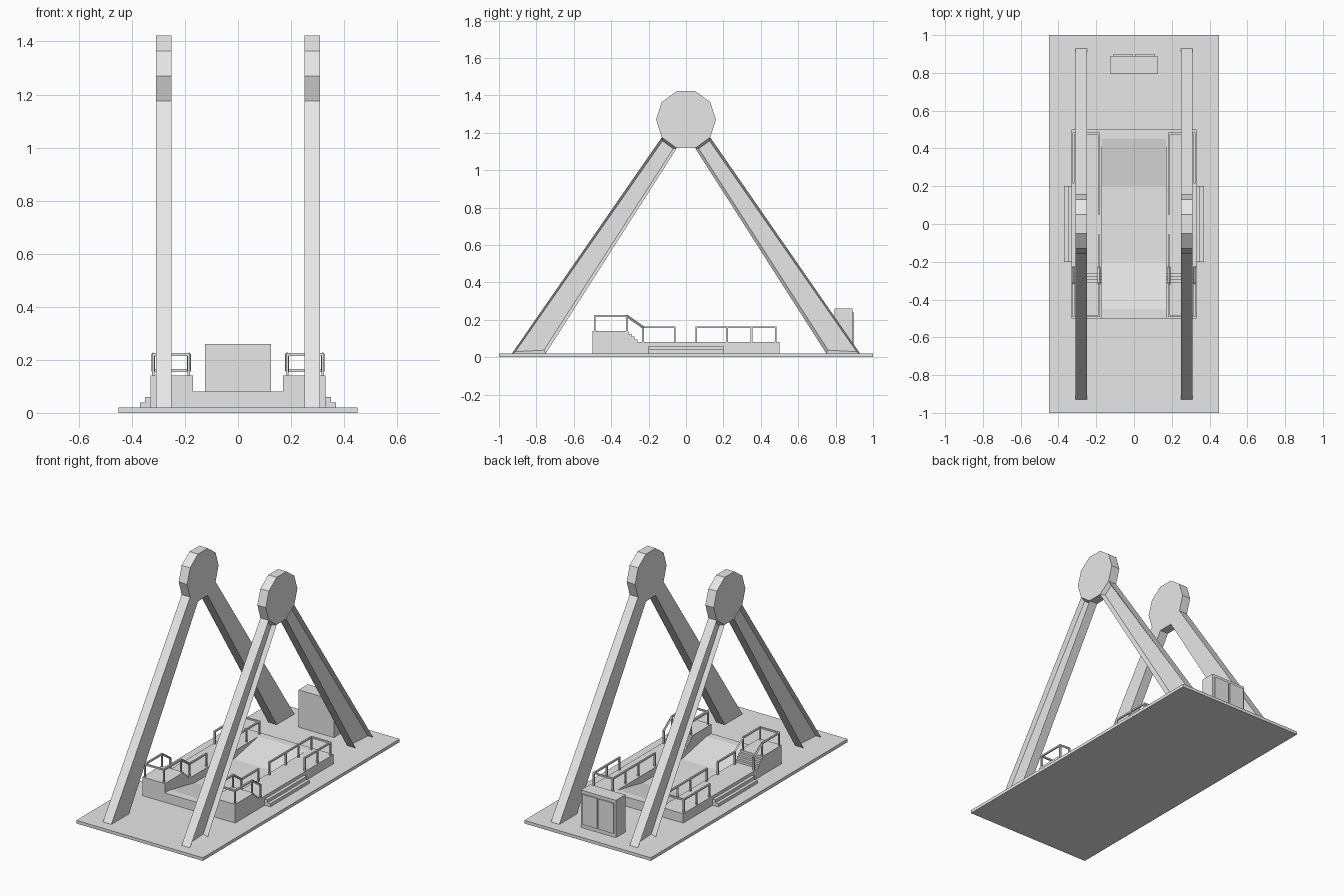
import bpy, bmesh, math
from mathutils import Vector

cube = bpy.data.objects.get("Cube")
if cube:
    bpy.data.objects.remove(cube, do_unlink=True)

grey = bpy.data.materials.new("light_grey")
grey.use_nodes = True
grey.diffuse_color = (0.8, 0.8, 0.8, 1)
grey.node_tree.nodes["Principled BSDF"].inputs["Base Color"].default_value = (0.8, 0.8, 0.8, 1)


def finish(bm, name):
    bmesh.ops.recalc_face_normals(bm, faces=bm.faces)
    mesh = bpy.data.meshes.new(name)
    bm.to_mesh(mesh)
    bm.free()
    mesh.materials.append(grey)
    obj = bpy.data.objects.new(name, mesh)
    bpy.context.collection.objects.link(obj)
    return obj


def extrude_x(name, profile, x0, x1, panel=None):
    """Extrude a (y, z) profile from x0 to x1; panel = (inset, depth) on the outward side."""
    bm = bmesh.new()
    face = bm.faces.new([bm.verts.new((x0, y, z)) for y, z in profile])
    moved = bmesh.ops.extrude_face_region(bm, geom=[face], use_keep_orig=True)["geom"]
    for v in moved:
        if isinstance(v, bmesh.types.BMVert):
            v.co.x = x1
    bmesh.ops.recalc_face_normals(bm, faces=bm.faces)
    if panel:
        outer = max(bm.faces, key=lambda f: abs(f.calc_center_median().x))
        bmesh.ops.inset_region(bm, faces=[outer], thickness=panel[0])
        for v in outer.verts:
            v.co.x -= math.copysign(panel[1], v.co.x)
    return finish(bm, name)


def box(name, x0, x1, y0, y1, z0, z1):
    return extrude_x(name, [(y0, z0), (y1, z0), (y1, z1), (y0, z1)], x0, x1)


def bar(bm, a, b, t=0.01):
    """Square bar between two points."""
    a, b = Vector(a), Vector(b)
    d = b - a
    turn = Vector((1, 0, 0)).rotation_difference(d.normalized()).to_matrix()
    made = bmesh.ops.create_cube(bm, size=1)["verts"]
    for v in made:
        local = Vector((v.co.x * (d.length + t * 0.9), v.co.y * t, v.co.z * t))
        v.co = turn @ local + (a + b) / 2


def railing(name, side, path, posts):
    """Top rail along path plus posts given as (x, y, bottom, top)."""
    bm = bmesh.new()
    pts = [(side * x, y, z) for x, y, z in path]
    for a, b in zip(pts, pts[1:]):
        bar(bm, a, b)
    for x, y, low, high in posts:
        bar(bm, (side * x, y, low), (side * x, y, high))
    finish(bm, name)


# Ground slab
box("base_plate", -0.45, 0.45, -1, 1, 0, 0.02)

# Central deck with a shallow dip
extrude_x("central_deck", [(-0.5, 0.02), (0.5, 0.02), (0.5, 0.08), (0.45, 0.08), (0.2, 0.03),
                           (-0.2, 0.03), (-0.45, 0.08), (-0.5, 0.08)], -0.17, 0.17)

# Side deck profile: raised front block, small stairs, long low deck
deck = [(-0.5, 0.02), (0.5, 0.02), (0.5, 0.08)]
for i in range(4):
    y, z = -0.26 - 0.016 * i, 0.08 + 0.015 * i
    deck += [(y, z), (y, z + 0.015)]
deck.append((-0.5, 0.14))

# Tower head: ten-sided disc
head = [(0.16 * math.cos(math.radians(a)), 1.27 + 0.16 * math.sin(math.radians(a)))
        for a in range(0, 360, 36)]

LOW, HIGH, IN, OUT = 0.16, 0.22, 0.185, 0.32
for side, word in ((1, "left"), (-1, "right")):
    # Tower
    extrude_x(f"{word}_tower_head", head, side * 0.25, side * 0.31)
    for end, where in ((-1, "front"), (1, "back")):
        leg = [(0.93, 0.02), (0.75, 0.02), (0.049, 1.118), (0.129, 1.176)]
        extrude_x(f"{word}_{where}_leg", [(end * y, z) for y, z in leg],
                  side * 0.25, side * 0.31, panel=(0.02, 0.025))

    # Side deck and entry steps
    extrude_x(f"{word}_side_deck", deck, side * 0.17, side * 0.33)
    box(f"{word}_upper_step", side * 0.33, side * 0.35, -0.2, 0.2, 0.02, 0.06)
    box(f"{word}_lower_step", side * 0.35, side * 0.37, -0.2, 0.2, 0.02, 0.04)

    # Railings
    railing(f"{word}_back_railing", side,
            [(IN, 0.055, LOW), (IN, 0.48, LOW), (OUT, 0.48, LOW), (OUT, 0.22, LOW)],
            [(IN, y, 0.08, LOW) for y in (0.055, 0.22, 0.35, 0.48)]
            + [(OUT, y, 0.08, LOW) for y in (0.22, 0.35, 0.48)])
    railing(f"{word}_front_railing", side,
            [(IN, -0.06, LOW), (IN, -0.23, LOW), (IN, -0.315, HIGH), (IN, -0.488, HIGH),
             (OUT, -0.488, HIGH), (OUT, -0.315, HIGH), (OUT, -0.23, LOW)],
            [(IN, y, 0.08, LOW) for y in (-0.06, -0.23)] + [(OUT, -0.23, 0.08, LOW)]
            + [(x, y, 0.14, HIGH) for x in (IN, OUT) for y in (-0.315, -0.488)])

    # Cabinet door
    box(f"{word}_cabinet_door", side * 0.006, side * 0.112, 0.89, 0.898, 0.045, 0.24)

# Control cabinet
box("control_cabinet", -0.125, 0.125, 0.795, 0.89, 0.02, 0.26)
